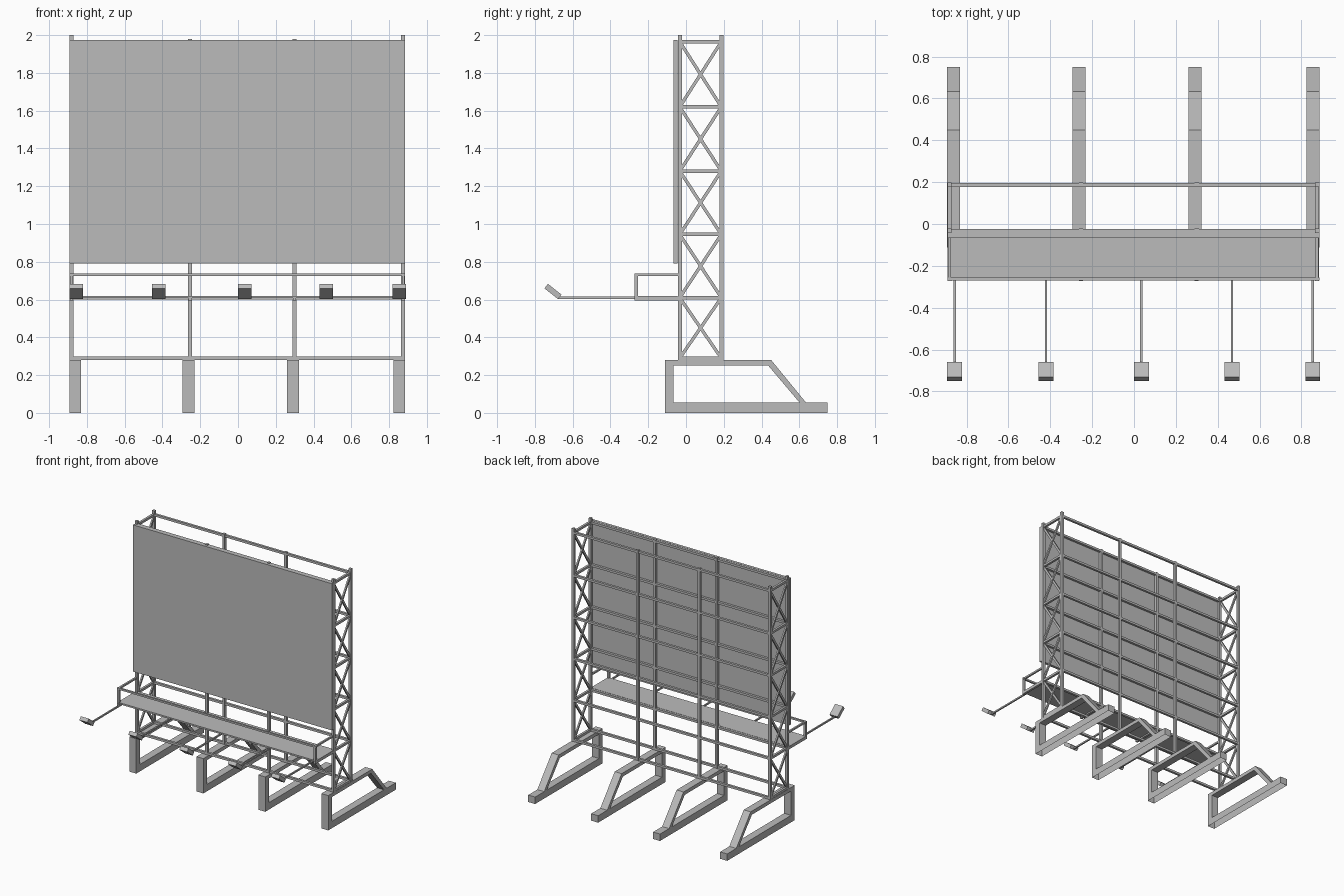
import bpy, bmesh
from mathutils import Vector, Matrix

cube = bpy.data.objects.get("Cube")
if cube:
    bpy.data.objects.remove(cube, do_unlink=True)

GREY = (0.5, 0.5, 0.5, 1)
steel = bpy.data.materials.new("grey steel")
steel.use_nodes = True
steel.diffuse_color = GREY
steel.node_tree.nodes["Principled BSDF"].inputs["Base Color"].default_value = GREY


def finish(name, bm):
    bmesh.ops.recalc_face_normals(bm, faces=bm.faces)
    mesh = bpy.data.meshes.new(name)
    bm.to_mesh(mesh)
    bm.free()
    mesh.materials.append(steel)
    obj = bpy.data.objects.new(name, mesh)
    bpy.context.collection.objects.link(obj)
    return obj


def box(bm, x, y, z):
    """Box from three (low, high) ranges."""
    size = Matrix.Diagonal((x[1] - x[0], y[1] - y[0], z[1] - z[0], 1))
    mid = Matrix.Translation((sum(x) / 2, sum(y) / 2, sum(z) / 2))
    return bmesh.ops.create_cube(bm, size=1, matrix=mid @ size)["verts"]


def bar(bm, a, b, width, depth):
    """Rectangular bar between two points; width is measured along x."""
    a, b = Vector(a), Vector(b)
    along = (b - a).normalized()
    side = Vector((1, 0, 0))
    rot = Matrix((side, along.cross(side), along)).transposed().to_4x4()
    size = Matrix.Diagonal((width, depth, (b - a).length, 1))
    bmesh.ops.create_cube(bm, size=1, matrix=Matrix.Translation((a + b) / 2) @ rot @ size)


def around(c, w):
    return (c - w / 2, c + w / 2)


LEFT, RIGHT = -0.892, 0.885
T = 0.021                                  # tube thickness
FRONT, BACK = -0.033, 0.187                # rows of posts
FOOT_X = (-0.862, -0.262, 0.291, 0.854)
ENDS = (LEFT + T / 2, RIGHT - T / 2)
MIDDLES = (-0.253, 0.299)
LEVELS = (0.29, 0.61, 0.945, 1.28, 1.62, 1.965)

# Feet: hollow ground beam open underneath, with a sloped frame above
for i, fx in enumerate(FOOT_X):
    bm = bmesh.new()
    box(bm, around(fx, 0.062), (-0.112, 0.75), (0, 0.056))
    floor = [f for f in bm.faces if f.calc_center_median().z < 0.001]
    bmesh.ops.delete(bm, geom=floor, context='FACES_ONLY')
    finish(f"foot_beam_{i + 1}", bm)
    bm = bmesh.new()
    outline = [(-0.112, 0.056), (-0.112, 0.281), (0.45, 0.281), (0.634, 0.056),
               (0.6, 0.056), (0.434, 0.252), (-0.066, 0.252), (-0.066, 0.056)]
    rings = [[bm.verts.new((x, y, z)) for y, z in outline] for x in around(fx, 0.062)]
    n = len(outline)
    for ring in rings:
        for quad in ((0, 1, 6, 7), (1, 2, 5, 6), (2, 3, 4, 5)):
            bm.faces.new([ring[k] for k in quad])
    for k in range(n):
        j = (k + 1) % n
        bm.faces.new((rings[0][k], rings[0][j], rings[1][j], rings[1][k]))
    finish(f"foot_frame_{i + 1}", bm)

# Upright posts in two rows
bm = bmesh.new()
for py in (FRONT, BACK):
    for px in ENDS:
        box(bm, around(px, T), around(py, T), (0.281, 2.0))
    for px in MIDDLES:
        box(bm, around(px, T), around(py, T), (0.281, 1.98))
finish("posts", bm)

# Long horizontal rails at every level, front and back
bm = bmesh.new()
for lz in LEVELS:
    for py in (FRONT, BACK):
        box(bm, (LEFT + T, RIGHT - T), around(py, 0.019), around(lz, 0.018))
finish("long_rails", bm)

# End rungs and crossed braces
for name, ex in zip(("right", "left"), ENDS):
    bm = bmesh.new()
    for lz in LEVELS:
        box(bm, around(ex, 0.018), (FRONT, BACK), around(lz, 0.018))
    finish(f"{name}_rungs", bm)
    bm = bmesh.new()
    for low, high in zip(LEVELS, LEVELS[1:]):
        for a, b, shift in ((FRONT, BACK, 0.003), (BACK, FRONT, -0.003)):
            bar(bm, (ex + shift, a, low), (ex + shift, b, high), 0.012, 0.017)
    finish(f"{name}_braces", bm)

# Display panel
bm = bmesh.new()
box(bm, (LEFT, RIGHT), (-0.066, -0.044), (0.79, 1.975))
finish("panel", bm)

# Walkway with supports and guard rail
bm = bmesh.new()
box(bm, (LEFT + 0.002, RIGHT - 0.002), (-0.265, -0.044), (0.607, 0.62))
finish("walkway", bm)
bm = bmesh.new()
for px in ENDS + MIDDLES:
    box(bm, around(px, 0.018), (-0.272, FRONT), (0.596, 0.616))
finish("walkway_supports", bm)
bm = bmesh.new()
box(bm, (LEFT, RIGHT), around(-0.263, 0.015), (0.725, 0.739))
for px in ENDS:
    box(bm, around(px, 0.015), around(-0.263, 0.017), (0.596, 0.739))
    box(bm, around(px, 0.014), (-0.263, FRONT), (0.725, 0.739))
finish("guard_rail", bm)

# Lamps on long arms
for i, lx in enumerate((-0.857, -0.42, 0.035, 0.468, 0.854)):
    bm = bmesh.new()
    box(bm, around(lx, 0.011), (-0.675, -0.26), (0.604, 0.616))
    finish(f"lamp_arm_{i + 1}", bm)
    bm = bmesh.new()
    bar(bm, (lx, -0.668, 0.614), (lx, -0.74, 0.671), 0.071, 0.03)
    finish(f"lamp_head_{i + 1}", bm)
